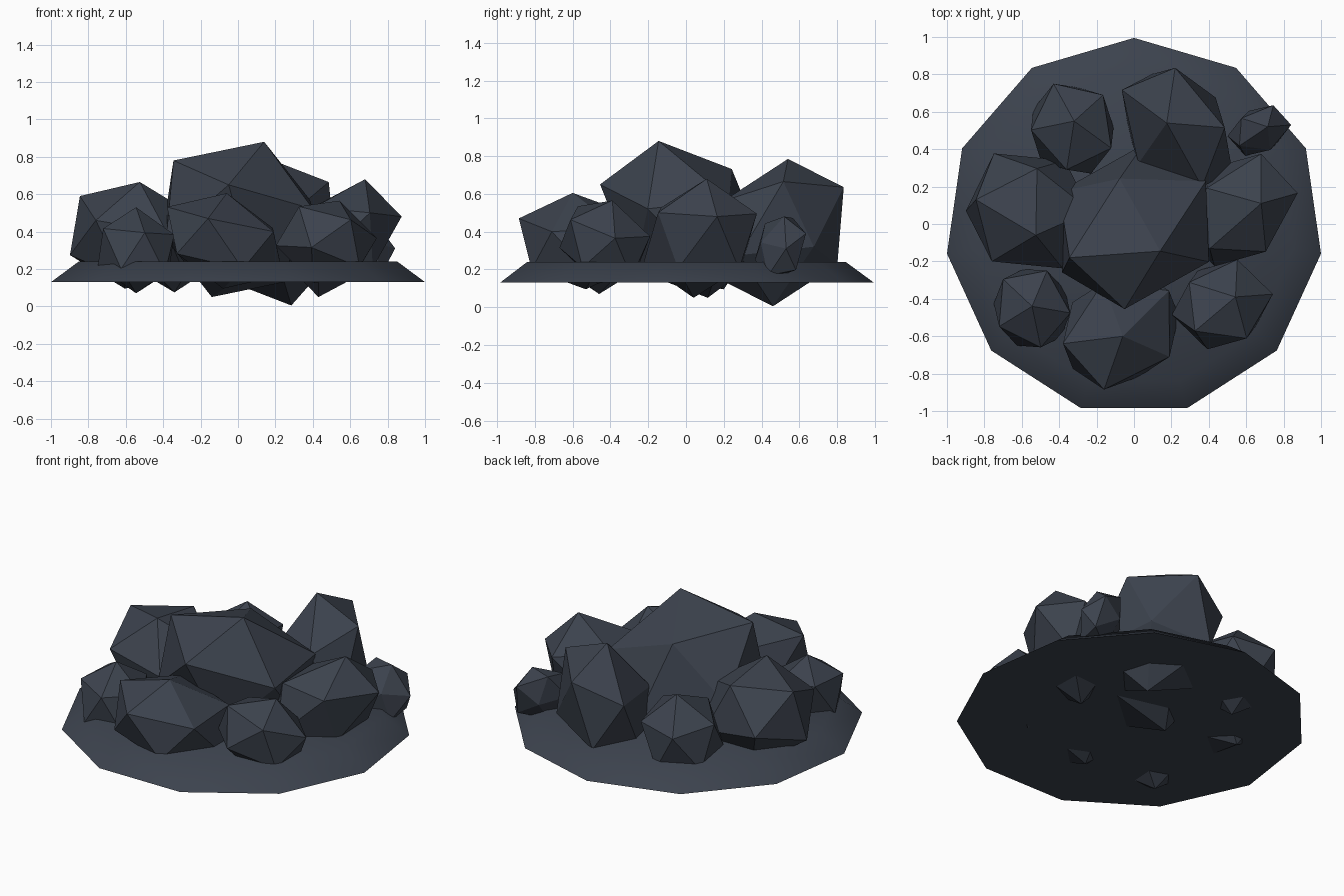
import bpy, bmesh, math
from mathutils import Vector

if "Cube" in bpy.data.objects:
    bpy.data.objects.remove(bpy.data.objects["Cube"])

PHI = (1 + math.sqrt(5)) / 2

slate = bpy.data.materials.new("dark_slate")
slate.diffuse_color = (0.045, 0.055, 0.075, 1)
slate.use_nodes = True
slate.node_tree.nodes["Principled BSDF"].inputs["Base Color"].default_value = slate.diffuse_color


def finish(name, bm, location):
    bmesh.ops.recalc_face_normals(bm, faces=bm.faces)
    mesh = bpy.data.meshes.new(name)
    bm.to_mesh(mesh)
    bm.free()
    mesh.materials.append(slate)
    obj = bpy.data.objects.new(name, mesh)
    obj.location = location
    bpy.context.collection.objects.link(obj)
    return obj


def rock(name, centre, a, b, c):
    """Twenty-sided rock; a, b, c are the corners of one face, relative to its centre."""
    a, b, c = Vector(a), Vector(b), Vector(c)
    half = [a, b, c, (a + b) / PHI - c, (b + c) / PHI - a, (a + c) / PHI - b]
    bm = bmesh.new()
    for v in half:
        bm.verts.new(v)
        bm.verts.new(-v)
    bmesh.ops.convex_hull(bm, input=bm.verts)
    return finish(name, bm, centre)


# Eleven-sided sloping ground slab with softly shaded rim
bm = bmesh.new()
rings = []
for radius, z in ((1.01, 0.13), (0.86, 0.24)):
    rings.append([bm.verts.new((radius * math.sin(i * math.tau / 11),
                                radius * math.cos(i * math.tau / 11), z))
                  for i in range(11)])
low, high = rings
bm.faces.new(low)
bm.faces.new(high)
for i in range(11):
    j = (i + 1) % 11
    bm.faces.new((low[i], low[j], high[j], high[i]))
base = finish("ground_slab", bm, (0, -0.015, 0))
bpy.context.view_layer.objects.active = base
base.select_set(True)
bpy.ops.object.shade_smooth_by_angle(angle=math.radians(60))

# Large middle rock
rock("centre_rock", (0, -0.015, 0.465),
     (0.14, -0.13, 0.415), (-0.05, -0.44, 0.185), (-0.345, -0.165, 0.315))

# Ring of smaller rocks
rock("back_rock", (0.23, 0.5, 0.395),
     (-0.055, 0.04, 0.39), (0.255, 0.015, 0.27), (-0.01, 0.335, 0.24))
rock("right_rock", (0.555, 0.075, 0.365),
     (0.125, 0.035, 0.315), (0.32, 0.09, 0.115), (0.125, 0.3, 0.13))
rock("back_right_small_rock", (0.67, 0.5, 0.32),
     (0.17, 0.03, -0.01), (0.045, 0.02, 0.16), (0.075, 0.135, 0.07))
rock("back_left_rock", (-0.33, 0.51, 0.335),
     (0.01, 0.04, 0.26), (-0.1, 0.24, 0.08), (0.165, 0.18, 0.1))
rock("left_rock", (-0.565, 0.07, 0.38),
     (0.04, -0.13, 0.285), (-0.28, 0.06, 0.21), (-0.195, -0.27, 0.08))
rock("front_right_rock", (0.4725, -0.43, 0.345),
     (0.07, 0.04, 0.22), (0.27, 0.055, 0.02), (0.08, 0.24, 0.03))
rock("front_left_rock", (-0.545, -0.45, 0.3),
     (0, 0.01, 0.23), (-0.155, 0.155, 0.12), (0.08, 0.2, 0.1))
rock("front_rock", (-0.07, -0.565, 0.35),
     (0.01, -0.035, 0.255), (-0.09, -0.32, 0.12), (0.26, -0.145, 0.05))
